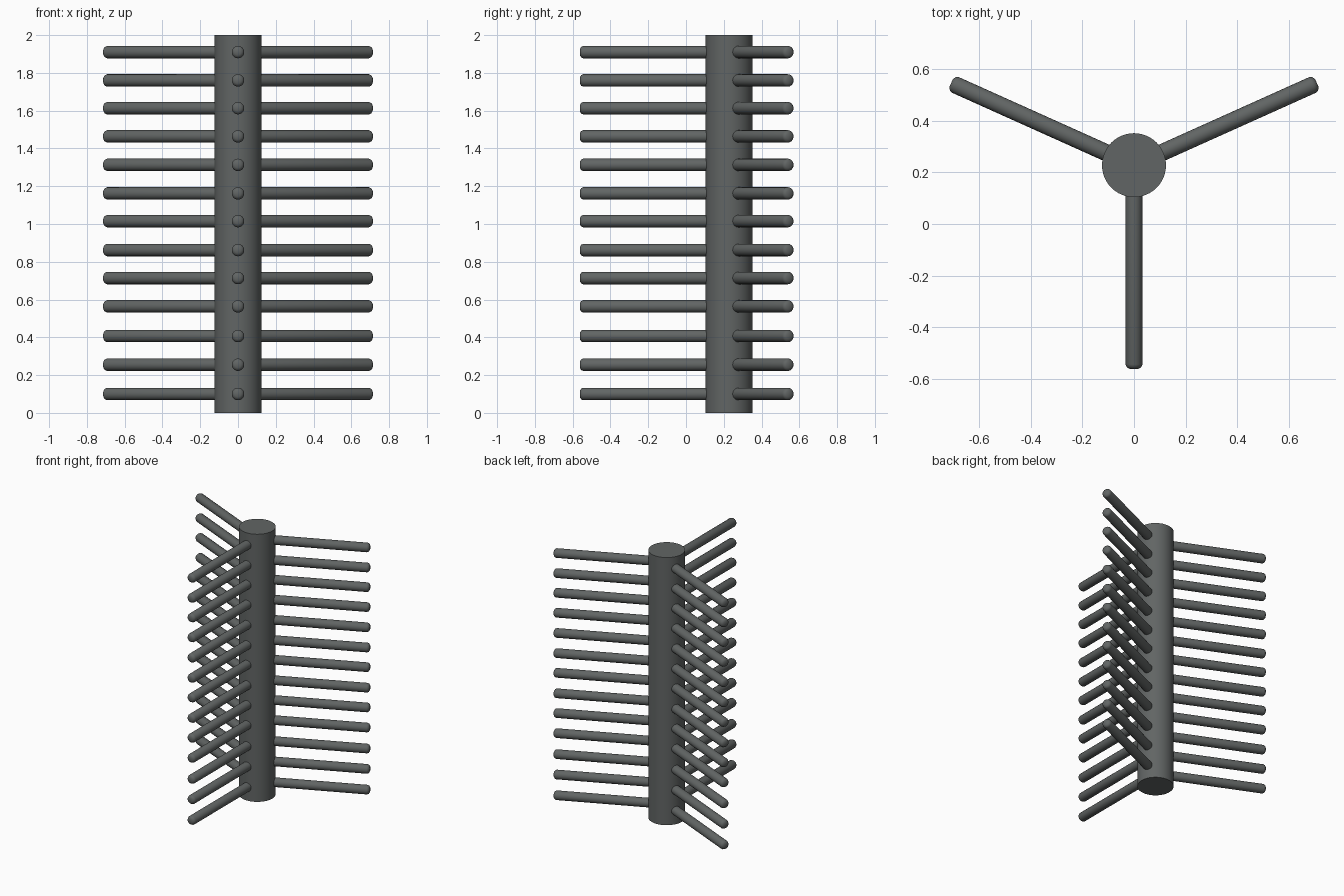
import bpy, bmesh, math
from mathutils import Matrix, Vector

if "Cube" in bpy.data.objects:
    bpy.data.objects.remove(bpy.data.objects["Cube"])

grey = bpy.data.materials.new("dark_grey")
grey.diffuse_color = (0.12, 0.13, 0.128, 1)
grey.use_nodes = True
grey.node_tree.nodes["Principled BSDF"].inputs["Base Color"].default_value = grey.diffuse_color

CENTRE_Y = 0.228
POST_R = 0.124
ROD_R = 0.033
HEIGHTS = [0.10, 0.255, 0.407, 0.564, 0.714, 0.862, 1.015,
           1.162, 1.313, 1.464, 1.613, 1.76, 1.91]


def lathe(name, profile, sides, matrix):
    """Revolve (radius, height) points about z, with closed flat ends."""
    bm = bmesh.new()
    rings = []
    for r, h in profile:
        rings.append([bm.verts.new((r * math.cos(2 * math.pi * i / sides),
                                    r * math.sin(2 * math.pi * i / sides), h))
                      for i in range(sides)])
    for a, b in zip(rings, rings[1:]):
        for i in range(sides):
            j = (i + 1) % sides
            bm.faces.new((a[i], a[j], b[j], b[i]))
    bm.faces.new(rings[0][::-1])
    bm.faces.new(rings[-1])
    mesh = bpy.data.meshes.new(name)
    bm.to_mesh(mesh)
    bm.free()
    mesh.materials.append(grey)
    obj = bpy.data.objects.new(name, mesh)
    obj.matrix_world = matrix
    bpy.context.collection.objects.link(obj)
    bpy.ops.object.select_all(action='DESELECT')
    obj.select_set(True)
    bpy.context.view_layer.objects.active = obj
    bpy.ops.object.shade_smooth_by_angle(angle=math.radians(40))
    return obj


# Upright post
lathe("post", [(POST_R, 0), (POST_R, 2)], 48,
      Matrix.Translation((0, CENTRE_Y, 0)))

# Three rows of rods with softly rounded tips: angle in plan, length
for row, angle, length in (("front", -90, 0.79),
                           ("right", 24.2, 0.777),
                           ("left", 155.8, 0.777)):
    a = math.radians(angle)
    turn = Vector((math.cos(a), math.sin(a), 0)).to_track_quat('Z', 'Y')
    profile = [(ROD_R, 0.06), (ROD_R, length - 0.018),
               (ROD_R * 0.85, length - 0.007), (ROD_R * 0.5, length)]
    for n, z in enumerate(HEIGHTS, 1):
        place = Matrix.Translation((0, CENTRE_Y, z)) @ turn.to_matrix().to_4x4()
        lathe(f"{row}_rod_{n}", profile, 20, place)
